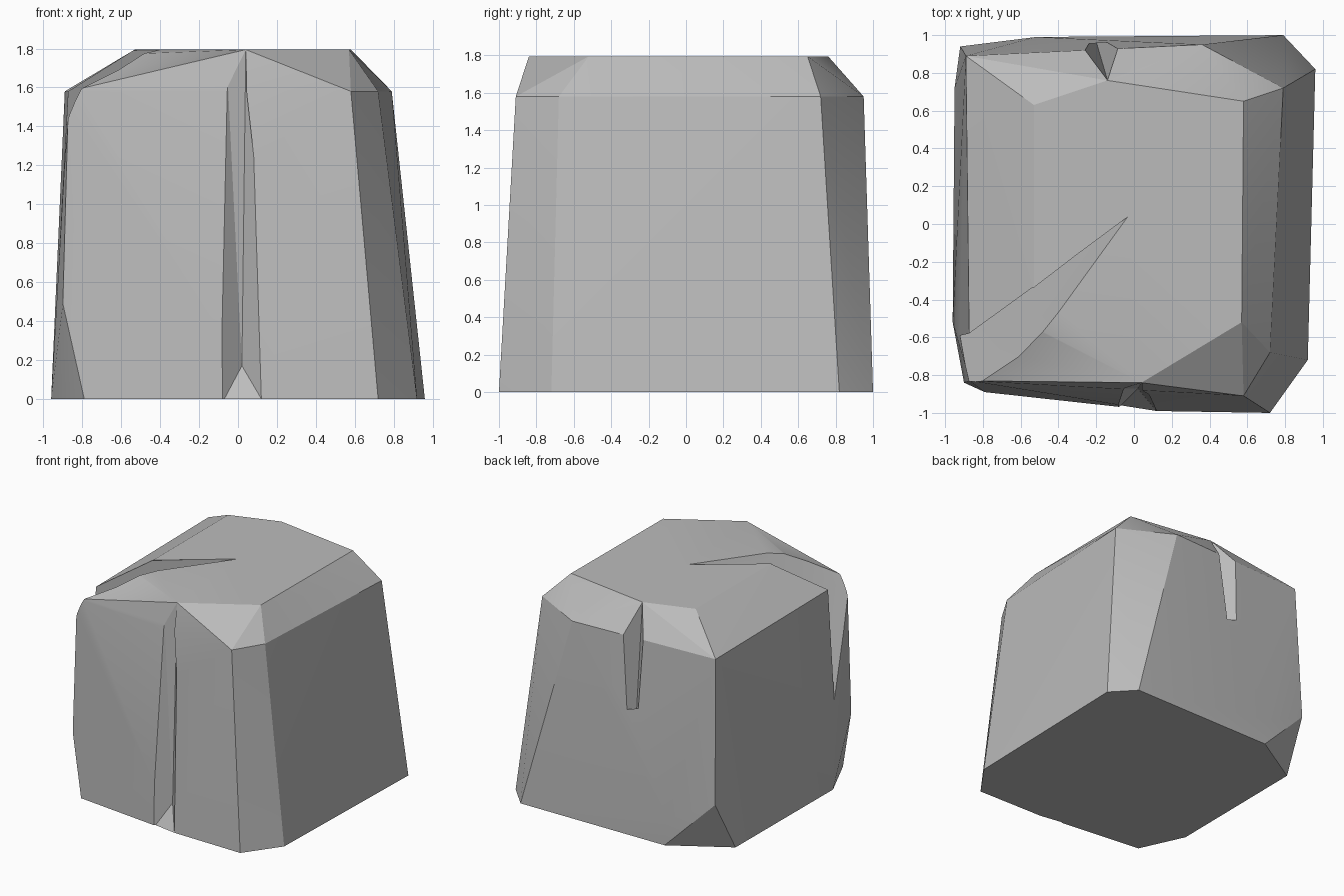
import bpy, bmesh, math
from mathutils import Vector

cube = bpy.data.objects.get("Cube")
if cube:
    bpy.data.objects.remove(cube, do_unlink=True)

stone = bpy.data.materials.new("grey_stone")
stone.use_nodes = True
grey = (0.5, 0.5, 0.5, 1)
stone.diffuse_color = grey
stone.node_tree.nodes["Principled BSDF"].inputs["Base Color"].default_value = grey


def hull(name, points):
    """Convex stone chunk around the given corner points."""
    bm = bmesh.new()
    for p in points:
        bm.verts.new(p)
    result = bmesh.ops.convex_hull(bm, input=bm.verts[:])
    loose = [v for v in bm.verts if not v.link_faces]
    bmesh.ops.delete(bm, geom=loose, context="VERTS")
    bmesh.ops.recalc_face_normals(bm, faces=bm.faces[:])
    mesh = bpy.data.meshes.new(name)
    bm.to_mesh(mesh)
    bm.free()
    mesh.materials.append(stone)
    obj = bpy.data.objects.new(name, mesh)
    bpy.context.collection.objects.link(obj)
    return obj


def crack(name, top, tip, mouth, pivot=0.5):
    """Split the boulder along the line top-tip, opening out to the mouth."""
    top, tip = Vector(top), Vector(tip)
    centre = tip.lerp(top, pivot)
    outer = [centre + (Vector(m) - centre) * 1.6 for m in mouth]
    cutter = hull(name, [top, tip] + outer)
    cutter.hide_render = True
    cutter.hide_viewport = True
    mod = boulder.modifiers.new(name, "BOOLEAN")
    mod.operation = "DIFFERENCE"
    mod.solver = "EXACT"
    mod.object = cutter
    return cutter


# Outlines of the block: foot, shoulder and crown, each at its own height
foot = [(-.79, -.89), (-.07, -.96), (.12, -.99), (.72, -1), (.92, -.72),
        (.96, .82), (.79, 1), (-.5, .99), (-.95, .72), (-.96, -.52)]
shoulder = [(-.87, -.83), (-.05, -.87), (.58, -.91), (.72, -.68), (.79, .72),
            (.36, .95), (-.89, .89), (-.87, -.57)]
crown = [(-.53, -.35), (.04, -.84), (.57, -.52), (.58, .65), (-.14, .76), (-.53, .63)]
corners = [(x, y, z) for ring, z in ((foot, 0), (shoulder, 1.58), (crown, 1.795))
           for x, y in ring]
# Corners of the chipped places
corners += [(-.48, -.57, 1.775), (-.9, -.84, .49), (-.92, .94, .42), (-.52, .99, .22)]
boulder = hull("boulder", corners)

# Three cracks
cutters = [
    crack("front_crack", (.04, -.84, 1.8), (.02, -.87, .17),
          [(-.05, -.87, 1.58), (-.07, -.96, 0), (.12, -.99, 0)], pivot=0),
    crack("back_crack", (-.14, .76, 1.8), (-.2, .965, .5),
          [(-.25, .91, 1.58), (-.09, .92, 1.58)]),
    crack("side_crack", (-.03, .04, 1.8), (-.92, -.59, .69),
          [(-.86, -.57, 1.58), (-.48, -.57, 1.78), (-.87, -.83, 1.58)]),
]

# Bake the cracks and remove the cutters
bpy.context.view_layer.update()
graph = bpy.context.evaluated_depsgraph_get()
mesh = bpy.data.meshes.new_from_object(boulder.evaluated_get(graph))
boulder.modifiers.clear()
boulder.data = mesh
for c in cutters:
    bpy.data.objects.remove(c, do_unlink=True)

# Merge nearly flat triangles into broad planes
bm = bmesh.new()
bm.from_mesh(mesh)
bmesh.ops.remove_doubles(bm, verts=bm.verts[:], dist=0.001)
bmesh.ops.dissolve_limit(bm, angle_limit=math.radians(1), verts=bm.verts[:], edges=bm.edges[:])
bmesh.ops.triangulate(bm, faces=[f for f in bm.faces if len(f.verts) > 4])
bm.to_mesh(mesh)
bm.free()

bpy.ops.object.select_all(action="DESELECT")
boulder.select_set(True)
bpy.context.view_layer.objects.active = boulder
bpy.ops.object.shade_smooth_by_angle(angle=math.radians(20))
